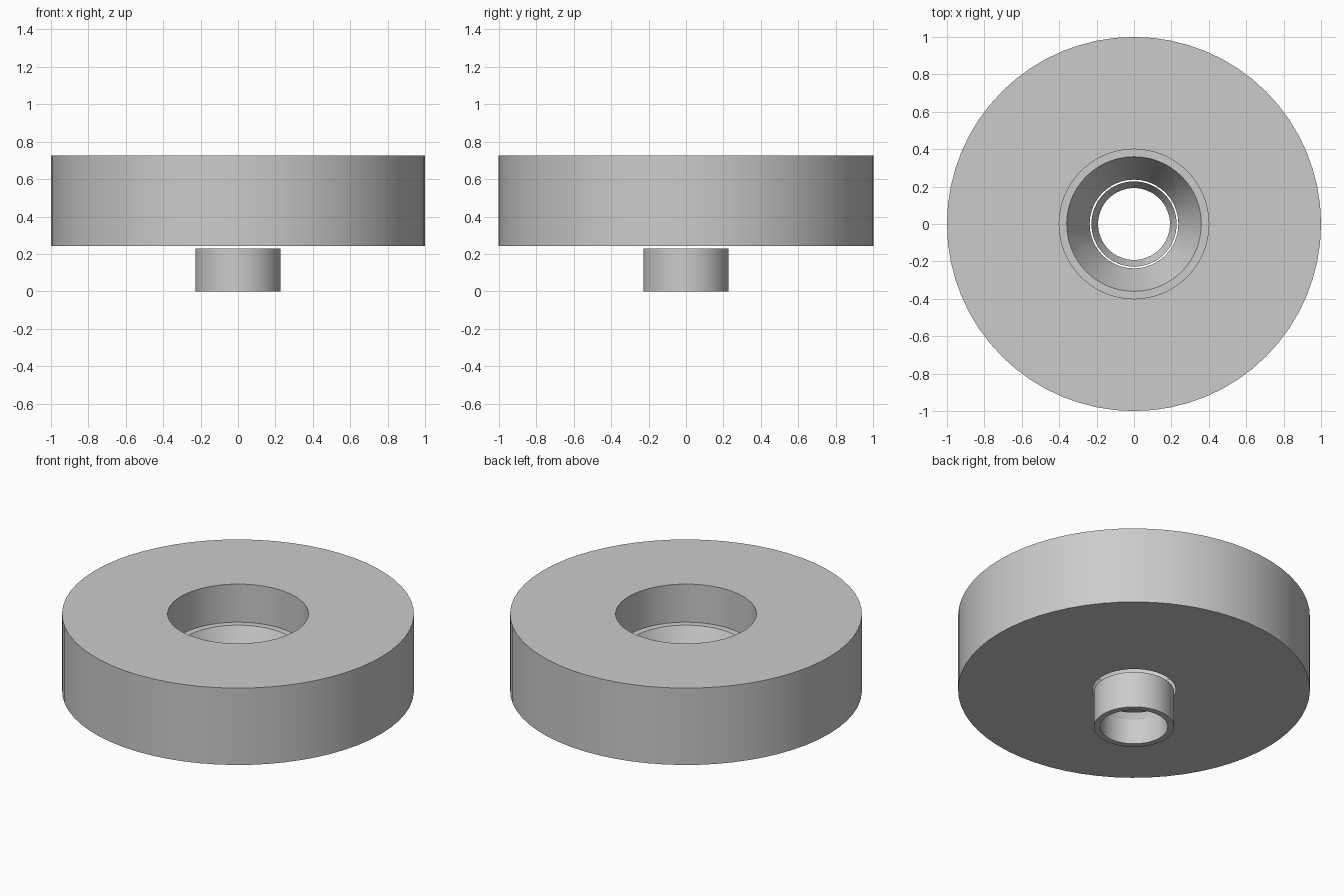
import bpy
import bmesh
from math import tau, radians

SEGMENTS = 64

cube = bpy.data.objects.get("Cube")
if cube:
    bpy.data.objects.remove(cube, do_unlink=True)

# One plain grey for every part
grey = bpy.data.materials.new("plain grey")
grey.use_nodes = True
colour = (0.6, 0.6, 0.6, 1)
grey.diffuse_color = colour
grey.node_tree.nodes["Principled BSDF"].inputs["Base Color"].default_value = colour


def lathe(name, profile):
    """Spin a closed (radius, height) profile around z."""
    bm = bmesh.new()
    verts = [bm.verts.new((r, 0, z)) for r, z in profile]
    edges = [bm.edges.new((v, verts[(i + 1) % len(verts)])) for i, v in enumerate(verts)]
    bmesh.ops.spin(bm, geom=verts + edges, cent=(0, 0, 0), axis=(0, 0, 1),
                   angle=tau, steps=SEGMENTS, use_merge=True)
    bmesh.ops.remove_doubles(bm, verts=bm.verts, dist=0.0005)
    bmesh.ops.recalc_face_normals(bm, faces=bm.faces)
    mesh = bpy.data.meshes.new(name)
    bm.to_mesh(mesh)
    bm.free()
    mesh.materials.append(grey)
    obj = bpy.data.objects.new(name, mesh)
    bpy.context.collection.objects.link(obj)
    bpy.ops.object.select_all(action="DESELECT")
    obj.select_set(True)
    bpy.context.view_layer.objects.active = obj
    bpy.ops.object.shade_smooth_by_angle(angle=radians(20))
    return obj


# Wide disc with a stepped bore that tapers through to its underside
lathe("disc", [(1, 0.243), (1, 0.725), (0.4, 0.725), (0.4, 0.486),
               (0.36, 0.486), (0.237, 0.243)])

# Separate sleeve below, its mouth continuing the taper
lathe("sleeve", [(0.228, 0), (0.228, 0.228), (0.192, 0.156), (0.192, 0)])
